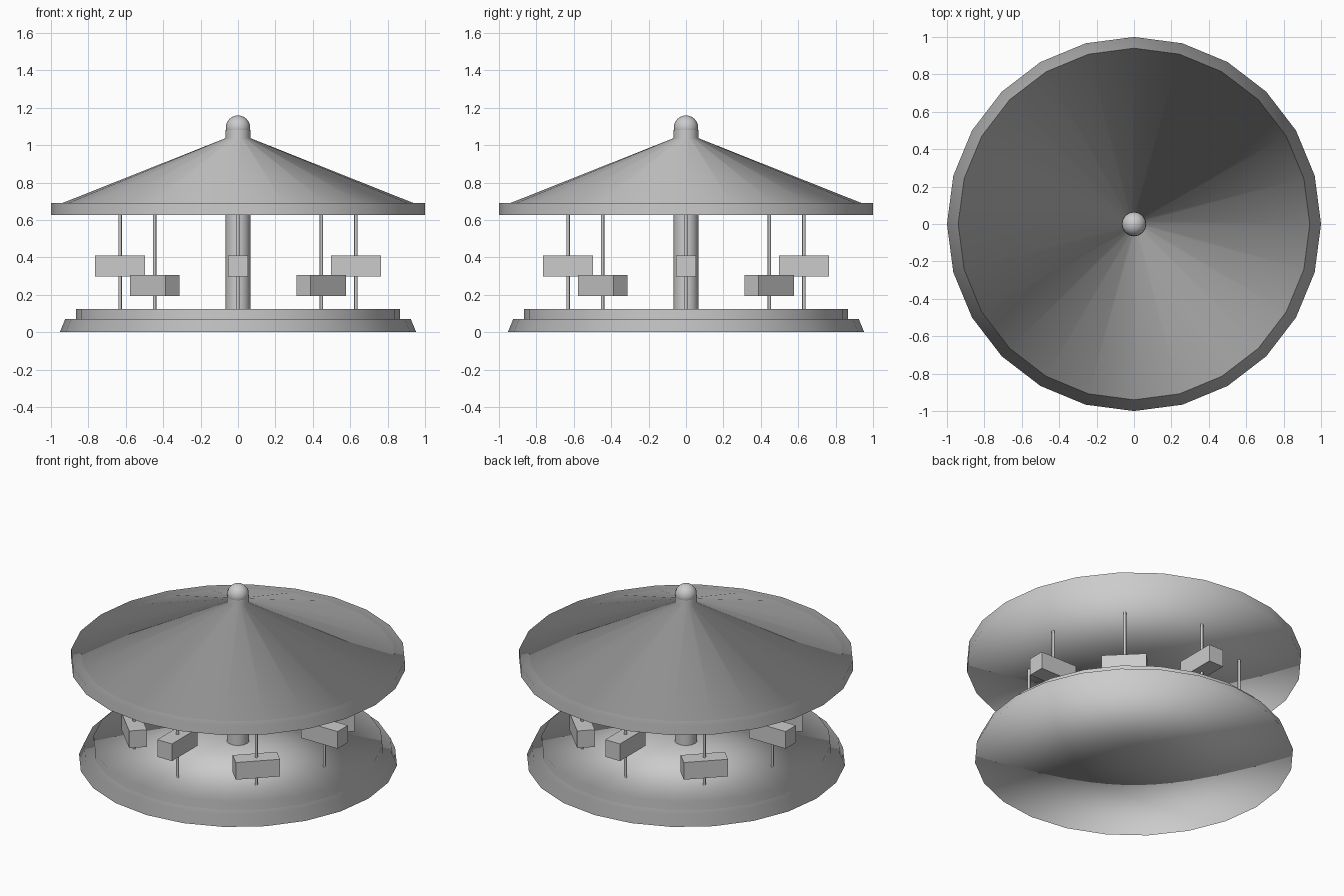
import bpy, bmesh
from math import pi, sin, cos, radians
from mathutils import Vector

if "Cube" in bpy.data.objects:
    bpy.data.objects.remove(bpy.data.objects["Cube"])


def finish(name, bm, smooth):
    bmesh.ops.recalc_face_normals(bm, faces=bm.faces)
    me = bpy.data.meshes.new(name)
    bm.to_mesh(me)
    bm.free()
    for p in me.polygons:
        p.use_smooth = smooth
    ob = bpy.data.objects.new(name, me)
    bpy.context.collection.objects.link(ob)
    return ob


def frustum(name, r0, r1, z0, z1, sides):
    """Fan-capped tapered cylinder, softly shaded: radial normals on the rims, axial at the cap centres."""
    bm = bmesh.new()
    rings = []
    for r, z in ((0, z0), (r0, z0), (r1, z1), (0, z1)):
        n = sides if r > 0 else 1
        rings.append([bm.verts.new((r * cos(2 * pi * i / sides),
                                    r * sin(2 * pi * i / sides), z)) for i in range(n)])
    for a, b in zip(rings, rings[1:]):
        for i in range(sides):
            j = (i + 1) % sides
            quad = [a[i % len(a)], a[j % len(a)], b[j % len(b)], b[i % len(b)]]
            bm.faces.new(list(dict.fromkeys(quad)))
    ob = finish(name, bm, True)
    normals = []
    for v in ob.data.vertices:
        radial = Vector((v.co.x, v.co.y, 0))
        axial = Vector((0, 0, 1 if v.co.z > (z0 + z1) / 2 else -1))
        normals.append(radial.normalized() if radial.length > 1e-5 else axial)
    ob.data.normals_split_custom_set_from_vertices(normals)
    return ob


# Stepped platform
frustum("platform_base", 0.953, 0.924, 0, 0.07, 24)
frustum("platform_deck", 0.866, 0.866, 0.065, 0.125, 24)

# Roof rim and cone
frustum("roof_rim", 1, 1, 0.627, 0.69, 24)
frustum("roof_cone", 0.94, 0.06, 0.69, 1.04, 24)

# Central column through the roof
frustum("column", 0.066, 0.066, 0.12, 1.08, 16)

# Ball finial
bm = bmesh.new()
bmesh.ops.create_uvsphere(bm, u_segments=16, v_segments=12, radius=0.065)
finish("finial", bm, True).location.z = 1.094

# Eight poles with block seats at alternating heights
for i in range(8):
    a = radians(45 * i)
    x, y = 0.63 * cos(a), 0.63 * sin(a)
    pole = frustum(f"pole_{i + 1}", 0.009, 0.009, 0.12, 0.63, 8)
    pole.location = (x, y, 0)
    bm = bmesh.new()
    bmesh.ops.create_cube(bm, size=1)
    bmesh.ops.scale(bm, vec=(0.268, 0.107, 0.113), verts=bm.verts)
    seat = finish(f"seat_{i + 1}", bm, False)
    seat.location = (x, y, 0.354 if i % 2 == 0 else 0.25)
    seat.rotation_euler.z = -a
